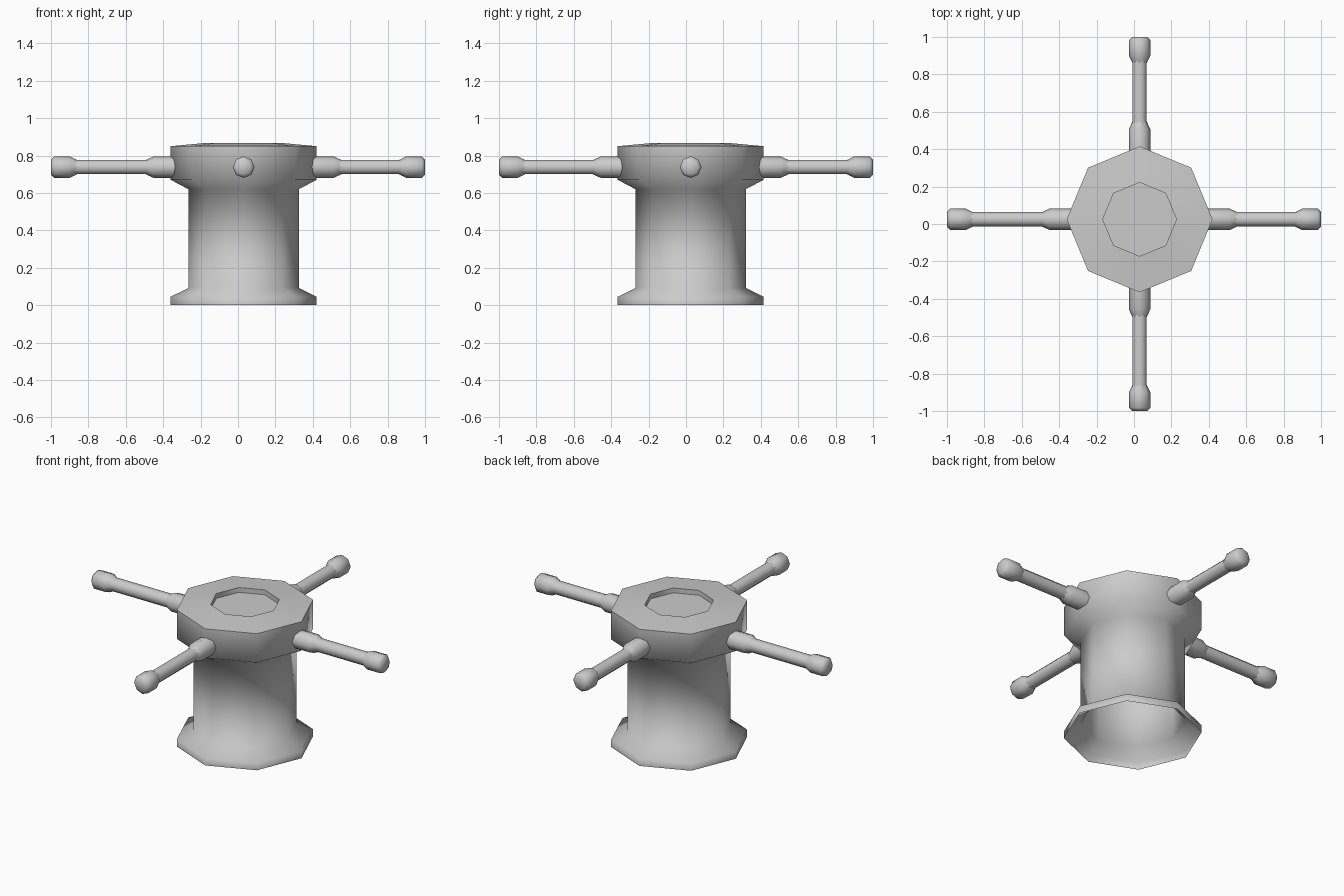
import bpy, bmesh, math
from mathutils import Matrix, Vector

old = bpy.data.objects.get("Cube")
if old:
    bpy.data.objects.remove(old, do_unlink=True)

SIDES = 8
CENTRE = Vector((0.03, 0.025, 0))
ARM_HEIGHT = 0.738

grey = bpy.data.materials.new("plain grey")
grey.use_nodes = True
colour = (0.6, 0.6, 0.6, 1)
grey.diffuse_color = colour
grey.node_tree.nodes["Principled BSDF"].inputs["Base Color"].default_value = colour


def lathe(name, profile, matrix, turn=0.0, cap_start=False, cap_end=True, angle=65):
    """Octagonal solid from (radius, height) pairs, placed by matrix."""
    bm = bmesh.new()
    rings = []
    for r, h in profile:
        rings.append([bm.verts.new((r * math.cos(a), r * math.sin(a), h))
                      for a in (turn + math.tau * i / SIDES for i in range(SIDES))])
    for low, high in zip(rings, rings[1:]):
        for i in range(SIDES):
            j = (i + 1) % SIDES
            bm.faces.new((low[i], low[j], high[j], high[i]))
    if cap_start:
        bm.faces.new(rings[0][::-1])
    if cap_end:
        bm.faces.new(rings[-1])
    mesh = bpy.data.meshes.new(name)
    bm.to_mesh(mesh)
    bm.free()
    mesh.materials.append(grey)
    ob = bpy.data.objects.new(name, mesh)
    ob.matrix_world = matrix
    bpy.context.collection.objects.link(ob)
    bpy.ops.object.select_all(action='DESELECT')
    ob.select_set(True)
    bpy.context.view_layer.objects.active = ob
    bpy.ops.object.shade_smooth_by_angle(angle=math.radians(angle))
    return ob


# Drum: hollow skirt, column, flared head, sloped top with a shallow recess
lathe("drum", [(0.39, 0), (0.39, 0.045), (0.295, 0.092), (0.295, 0.62),
               (0.39, 0.67), (0.39, 0.85), (0.197, 0.868), (0.197, 0.838)],
      Matrix.Translation(CENTRE))

# Four arms, each a socket, a bar and a knob, reaching the same outer bounds
for side, quarter in (("left", 0), ("back", 1), ("right", 2), ("front", 3)):
    heading = Matrix.Rotation(quarter * math.pi / 2, 4, 'Z')
    outward = heading @ Vector((1, 0, 0))
    reach = 1 - CENTRE.dot(outward)
    place = (Matrix.Translation(CENTRE + Vector((0, 0, ARM_HEIGHT))) @ heading
             @ Matrix.Rotation(math.pi / 2, 4, 'Y'))
    lathe(side + "_socket", [(0.058, 0.33), (0.058, 0.48), (0.038, 0.523)],
          place, cap_start=True)
    lathe(side + "_bar", [(0.041, 0.5), (0.041, reach - 0.09)],
          place, turn=math.pi / SIDES, cap_start=True)
    lathe(side + "_knob", [(0.034, reach - 0.148), (0.058, reach - 0.1),
                           (0.058, reach - 0.018), (0.04, reach)],
          place, cap_start=True)
